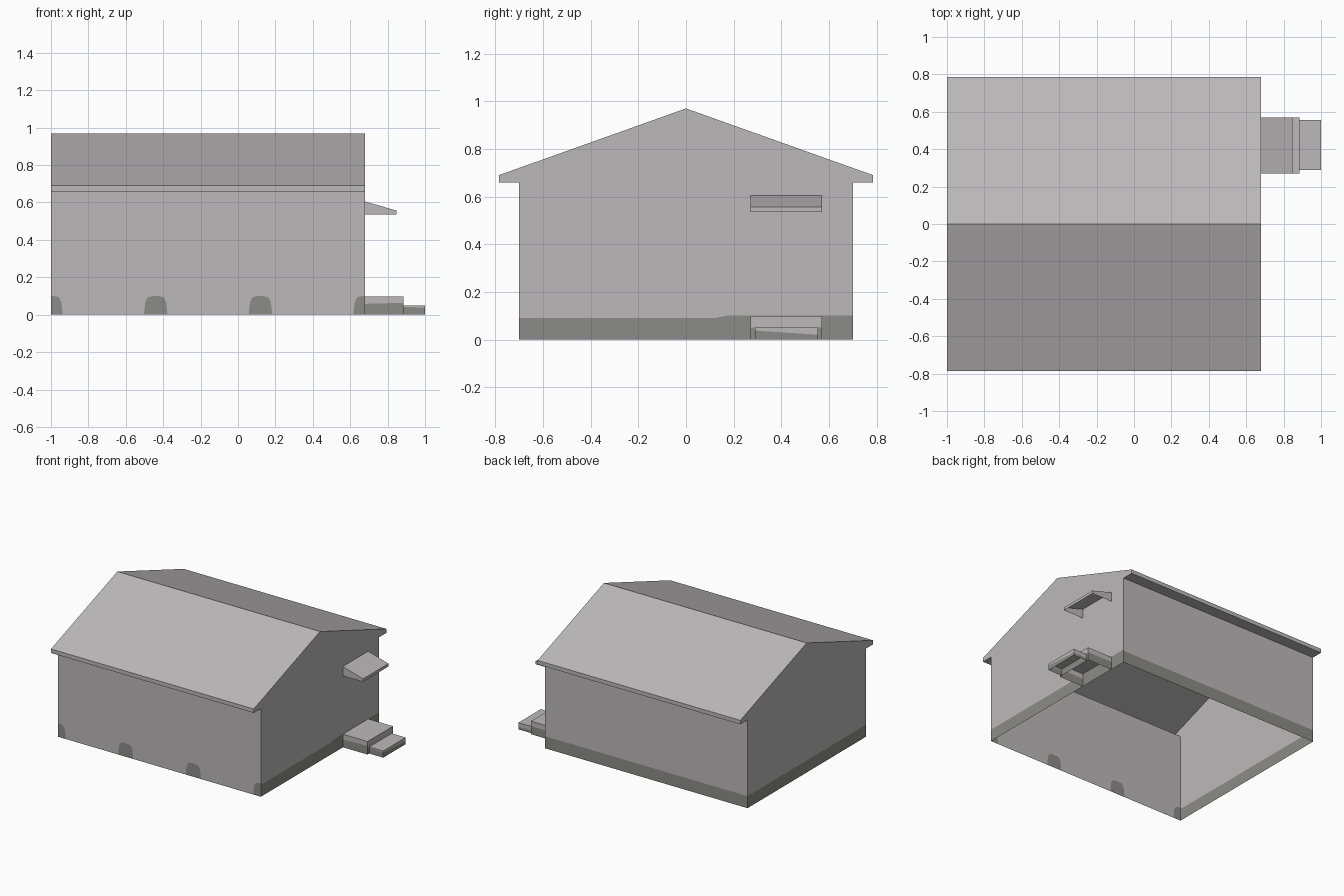
import bpy, bmesh, math
from mathutils import Vector

cube = bpy.data.objects.get("Cube")
if cube:
    bpy.data.objects.remove(cube, do_unlink=True)


def make_material(name, rgb):
    mat = bpy.data.materials.new(name)
    mat.use_nodes = True
    mat.diffuse_color = (*rgb, 1)
    mat.node_tree.nodes["Principled BSDF"].inputs["Base Color"].default_value = (*rgb, 1)
    return mat


MATERIALS = [make_material("light_grey", (0.50, 0.485, 0.485)),
             make_material("dark_base_grey", (0.26, 0.26, 0.25))]
LIGHT, DARK = 0, 1


def build(name, faces, inside):
    """Make an open shell from (points, colour) faces, turned away from an inner point."""
    bm = bmesh.new()
    for points, colour in faces:
        face = bm.faces.new([bm.verts.new(p) for p in points])
        face.material_index = colour
        face.normal_update()
        if face.normal.dot(face.calc_center_median() - Vector(inside)) < 0:
            face.normal_flip()
    bmesh.ops.remove_doubles(bm, verts=bm.verts, dist=0.0001)
    mesh = bpy.data.meshes.new(name)
    bm.to_mesh(mesh)
    bm.free()
    for mat in MATERIALS:
        mesh.materials.append(mat)
    obj = bpy.data.objects.new(name, mesh)
    bpy.context.collection.objects.link(obj)
    return obj


def banded(place, band, top):
    """Split a wall into a dark base below the band line and a light part above."""
    (a, _), (b, _) = band[0], band[-1]
    line = [place(*p) for p in band]
    base = [place(a, 0), place(b, 0)] + line[::-1]
    upper = line + [place(*p) for p in top]
    return [(base, DARK), (upper, LIGHT)]


# House dimensions
X0, X1 = -1.0, 0.68
WALL, EAVE = 0.70, 0.785
SOFFIT, FASCIA, RIDGE = 0.66, 0.69, 0.97
BAND = 0.09

# Gable walls, including the eave ends
gable = [(WALL, SOFFIT), (EAVE, SOFFIT), (EAVE, FASCIA), (0, RIDGE),
         (-EAVE, FASCIA), (-EAVE, SOFFIT), (-WALL, SOFFIT)]
left_band = [(-WALL, BAND), (0.12, BAND), (0.17, 0.1), (WALL, 0.1)]
right_end = banded(lambda y, z: (X1, y, z), left_band, gable)
build("entrance_gable", right_end, (0, 0, 0.4))
far_end = banded(lambda y, z: (X0, y, z), [(-WALL, BAND), (WALL, BAND)], gable)
build("plain_gable", far_end, (0, 0, 0.4))

# Back wall
back = banded(lambda x, z: (x, WALL, z), [(X0, BAND), (X1, BAND)],
              [(X1, SOFFIT), (X0, SOFFIT)])
build("back_wall", back, (0, 0, 0.4))

# Front wall with dark rounded vents cut along its foot
half = [(0.063, 0), (0.056, 0.065), (0.045, 0.09), (0.03, 0.098), (0, 0.1)]
vent = [(-x, z) for x, z in half] + half[-2::-1]
outline, front = [], []
for i in range(4):
    cx = X0 + i * (X1 - X0) / 3
    shape = [(cx + x, -WALL, z) for x, z in vent if X0 - 0.001 <= cx + x <= X1 + 0.001]
    outline += shape
    foot = [(cx, -WALL, 0)] if i in (0, 3) else []
    front.append((shape + foot, DARK))
outline += [(X1, -WALL, SOFFIT), (X0, -WALL, SOFFIT)]
front.append((outline, LIGHT))
build("front_wall", front, (0, 0, 0.4))

# Roof slopes, fascias and soffits
roof = []
for start, end in zip(gable, gable[1:]):
    roof.append(([(X0, *start), (X1, *start), (X1, *end), (X0, *end)], LIGHT))
build("roof", roof, (0, 0, 0.68))


def step(name, x0, x1, y0, y1, top, front_band, end_band, back_band):
    """Open-bottomed step with a dark foot on its exposed sides."""
    faces = [([(x0, y0, top), (x1, y0, top), (x1, y1, top), (x0, y1, top)], LIGHT)]
    for y, (a, b) in ((y0, front_band), (y1, back_band)):
        faces += banded(lambda x, z: (x, y, z), [(x0, a), (x1, b)], [(x1, top), (x0, top)])
    faces += banded(lambda y, z: (x1, y, z), [(y0, end_band[0]), (y1, end_band[1])],
                    [(y1, top), (y0, top)])
    build(name, faces, ((x0 + x1) / 2, (y0 + y1) / 2, 0))


# Entrance steps
step("upper_step", X1, 0.885, 0.27, 0.57, 0.098, (0.058, 0.064), (0.05, 0.05), (0.06, 0.06))
step("lower_step", 0.885, 1.0, 0.29, 0.555, 0.05, (0.042, 0.038), (0.038, 0.02), (0.02, 0.02))

# Sloping entrance canopy, open below
side = [(X1, 0.535), (X1, 0.605), (0.847, 0.557), (0.847, 0.535)]
canopy = [([(x, y, z) for x, z in side], LIGHT) for y in (0.27, 0.57)]
for (xa, za), (xb, zb) in zip(side[1:], side[2:]):
    canopy.append(([(xa, 0.27, za), (xa, 0.57, za), (xb, 0.57, zb), (xb, 0.27, zb)], LIGHT))
build("canopy", canopy, (0.75, 0.42, 0.54))
